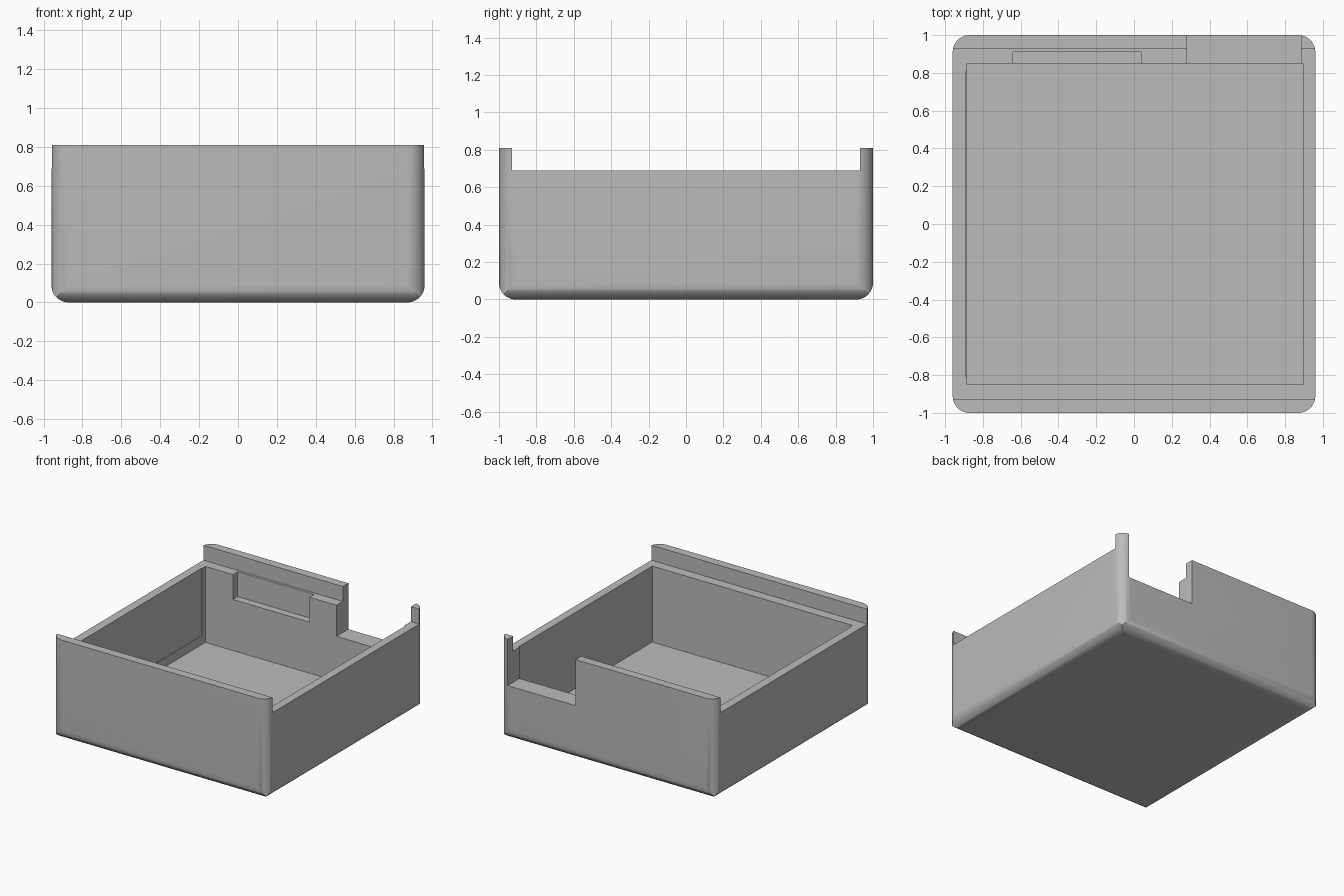
import bpy
import math

old = bpy.data.objects.get("Cube")
if old:
    bpy.data.objects.remove(old, do_unlink=True)

HX, HY, TOP, RAIL = 0.96, 1.0, 0.81, 0.69
R, STEPS = 0.09, 12

grey = bpy.data.materials.new("plain grey")
grey.use_nodes = True
colour = (0.5, 0.5, 0.5, 1)
grey.diffuse_color = colour
grey.node_tree.nodes["Principled BSDF"].inputs["Base Color"].default_value = colour


def prism(name, profile, place, low, high):
    """Extrude a 2D profile; place(u, v, w) maps it into space."""
    n = len(profile)
    verts = [place(u, v, w) for w in (low, high) for u, v in profile]
    faces = [tuple(reversed(range(n))), tuple(range(n, 2 * n))]
    faces += [(i, (i + 1) % n, n + (i + 1) % n, n + i) for i in range(n)]
    mesh = bpy.data.meshes.new(name)
    mesh.from_pydata(verts, [], faces)
    mesh.materials.append(grey)
    ob = bpy.data.objects.new(name, mesh)
    bpy.context.collection.objects.link(ob)
    return ob


def arc(cx, cy, start):
    angles = [math.radians(start + 90 * i / STEPS) for i in range(STEPS + 1)]
    return [(cx + R * math.cos(a), cy + R * math.sin(a)) for a in angles]


def cradle(half):
    """Upright rectangle with rounded bottom corners."""
    return arc(R - half, R, 180) + arc(half - R, R, 270) + [(half, 1), (-half, 1)]


def box(name, x, y, z):
    corners = [(x[0], y[0]), (x[1], y[0]), (x[1], y[1]), (x[0], y[1])]
    return prism(name, corners, lambda u, v, w: (u, v, w), *z)


def combine(target, tool, operation):
    mod = target.modifiers.new(tool.name, 'BOOLEAN')
    mod.operation, mod.object, mod.solver = operation, tool, 'EXACT'
    bpy.context.view_layer.objects.active = target
    bpy.ops.object.modifier_apply(modifier=mod.name)
    bpy.data.objects.remove(tool, do_unlink=True)


# Outer block: rounded plan, with rounded bottom edges mitred at the corners
a, b = HX - R, HY - R
plan = arc(a, b, 0) + arc(-a, b, 90) + arc(-a, -b, 180) + arc(a, -b, 270)
tray = prism("open_tray", plan, lambda u, v, w: (u, v, w), -0.1, TOP)
combine(tray, prism("front_shape", cradle(HX), lambda u, v, w: (u, -w, v), -2, 2), 'INTERSECT')
combine(tray, prism("side_shape", cradle(HY), lambda u, v, w: (w, u, v), -2, 2), 'INTERSECT')

# Lowered rails, hollow, shallow wall panel, back notch and back pocket
cuts = {
    "rail_cut": ((-2, 2), (-0.93, 0.93), (RAIL, 1)),
    "hollow": ((-0.885, 0.895), (-0.85, 0.85), (0.08, 1)),
    "wall_panel": ((-0.89, -0.5), (-0.81, 0.81), (0.15, 1)),
    "back_notch": ((0.28, 0.885), (0.8, 1.2), (0.44, 1)),
    "back_pocket": ((-0.64, 0.04), (0.8, 0.91), (0.49, 1)),
}
for name, spans in cuts.items():
    combine(tray, box(name, *spans), 'DIFFERENCE')

# Smooth the rounded edges, keep the rest crisp
bpy.ops.object.select_all(action='DESELECT')
tray.select_set(True)
bpy.context.view_layer.objects.active = tray
bpy.ops.object.shade_smooth_by_angle(angle=math.radians(30))
